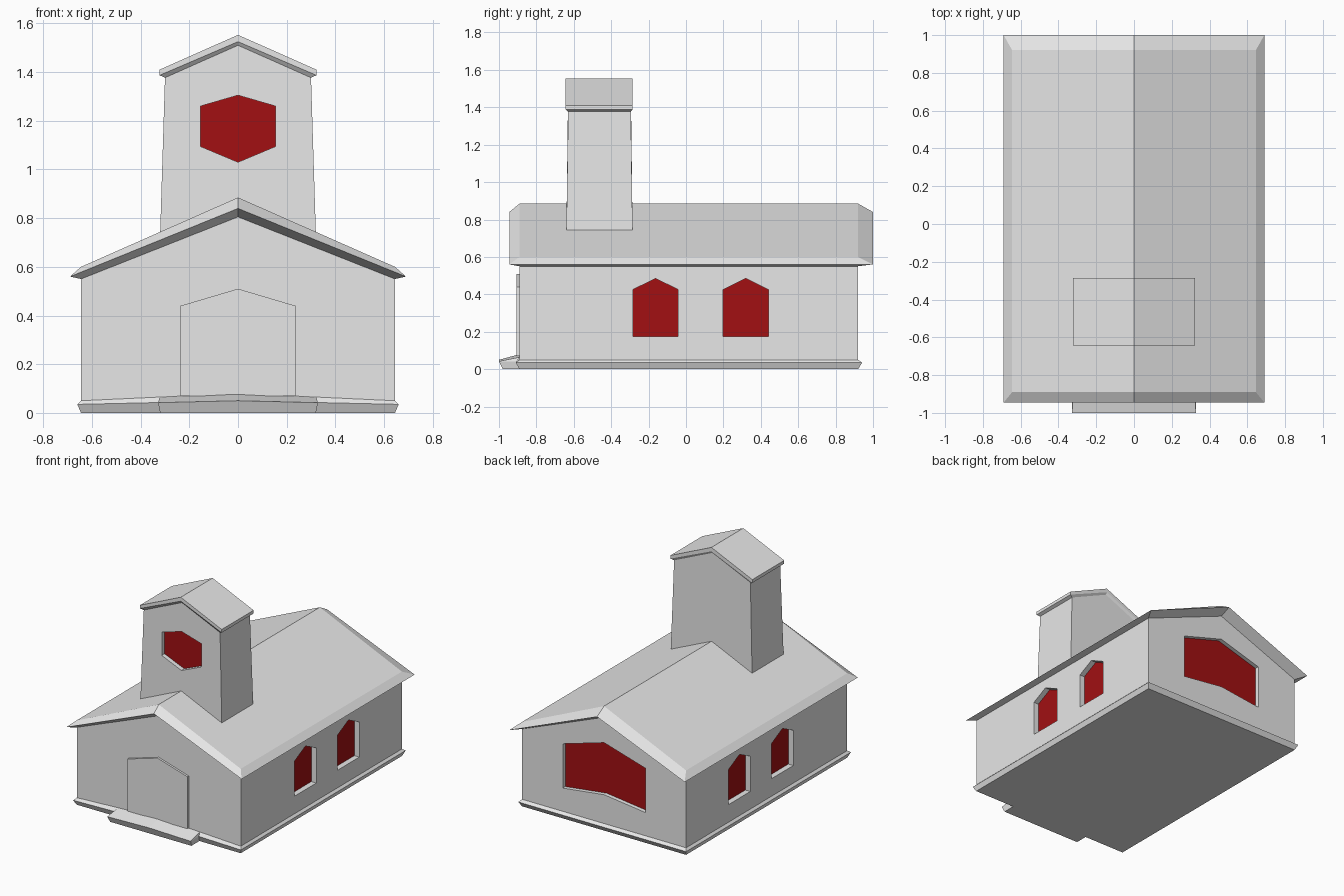
import bpy
import bmesh

cube = bpy.data.objects.get("Cube")
if cube:
    bpy.data.objects.remove(cube, do_unlink=True)


def make_material(name, rgb):
    mat = bpy.data.materials.new(name)
    mat.use_nodes = True
    color = (*rgb, 1.0)
    mat.diffuse_color = color
    node = next(n for n in mat.node_tree.nodes if n.type == "BSDF_PRINCIPLED")
    node.inputs["Base Color"].default_value = color
    return mat


GREY = make_material("light_grey", (0.8, 0.8, 0.8))
RED = make_material("dark_red", (0.36, 0.005, 0.006))


def finish(name, bm, mat):
    bmesh.ops.recalc_face_normals(bm, faces=bm.faces[:])
    mesh = bpy.data.meshes.new(name)
    bm.to_mesh(mesh)
    bm.free()
    mesh.materials.append(mat)
    obj = bpy.data.objects.new(name, mesh)
    bpy.context.scene.collection.objects.link(obj)
    return obj


def gable_loft(name, rings, mat=GREY):
    """Loft rings of (half width, front y, back y, eave z, front ridge z, back ridge z)."""
    bm = bmesh.new()
    loops = []
    for w, yf, yb, eave, ridge_f, ridge_b in rings:
        pts = [(-w, yf, eave), (0, yf, ridge_f), (w, yf, eave),
               (w, yb, eave), (0, yb, ridge_b), (-w, yb, eave)]
        loops.append([bm.verts.new(p) for p in pts])
    for low, high in zip(loops, loops[1:]):
        for i in range(6):
            j = (i + 1) % 6
            bm.faces.new((low[i], low[j], high[j], high[i]))
    for loop in (loops[0], loops[-1]):
        bm.faces.new([loop[i] for i in (0, 1, 4, 5)])
        bm.faces.new([loop[i] for i in (1, 2, 3, 4)])
    return finish(name, bm, mat)


def prism(name, outline, axis, start, end, mat=GREY):
    """Extrude an upright outline along x or y between two positions."""
    bm = bmesh.new()
    ends = []
    for d in (start, end):
        ends.append([bm.verts.new((d, u, z) if axis == "x" else (u, d, z))
                     for u, z in outline])
        bm.faces.new(ends[-1])
    for i in range(len(outline)):
        j = (i + 1) % len(outline)
        bm.faces.new((ends[0][i], ends[0][j], ends[1][j], ends[1][i]))
    return finish(name, bm, mat)


def peaked(center, half, bottom, shoulder, peak, bottom_mid=None):
    pts = [(center - half, bottom), (center - half, shoulder), (center, peak),
           (center + half, shoulder), (center + half, bottom)]
    if bottom_mid is not None:
        pts.append((center, bottom_mid))
    return pts


def recessed_window(wall, name, outline, axis, surface, sign, depth=0.03):
    """Cut a recess into the wall and set a coloured pane on its floor."""
    floor = surface - sign * depth
    cutter = prism("cutter", outline, axis, floor, surface + sign * 0.1)
    cutter.hide_render = True
    mod = wall.modifiers.new("recess", "BOOLEAN")
    mod.operation = "DIFFERENCE"
    mod.solver = "EXACT"
    mod.object = cutter
    graph = bpy.context.evaluated_depsgraph_get()
    cut_mesh = bpy.data.meshes.new_from_object(wall.evaluated_get(graph))
    wall.modifiers.remove(mod)
    wall.data = cut_mesh
    bpy.data.objects.remove(cutter, do_unlink=True)
    prism(name, outline, axis, floor - sign * 0.005, floor + sign * 0.001, RED)


# Main hall
W, FRONT, BACK = 0.645, -0.89, 0.92
hall = gable_loft("hall_walls", [
    (W, FRONT, BACK, 0.03, 0.03, 0.03),
    (W, FRONT, BACK, 0.55, 0.805, 0.805),
])

# Side windows, two on each side
for sign, side in ((1, "left"), (-1, "right")):
    for y, place in ((-0.163, "front"), (0.32, "back")):
        recessed_window(hall, f"{side}_{place}_window",
                        peaked(y, 0.121, 0.175, 0.425, 0.485), "x", sign * W, sign, 0.04)

# Wide window in the back gable
recessed_window(hall, "back_window",
                peaked(0, 0.325, 0.215, 0.53, 0.625, 0.255), "y", BACK, 1)

# Main roof with bevelled rim
gable_loft("main_roof", [
    (W, FRONT, BACK, 0.55, 0.805, 0.805),
    (0.69, -0.945, 1.0, 0.56, 0.84, 0.84),
    (W, FRONT, BACK, 0.60, 0.885, 0.885),
])

# Base trim and entrance step
gable_loft("base_trim", [
    (W, FRONT, BACK, 0.0, 0.0, 0.0),
    (0.66, -0.91, 0.942, 0.035, 0.05, 0.035),
    (W, FRONT, BACK, 0.05, 0.08, 0.05),
])
gable_loft("entrance_step", [
    (0.32, -0.98, -0.87, 0.0, 0.0, 0.0),
    (0.328, -1.0, -0.87, 0.042, 0.05, 0.05),
    (0.322, FRONT, -0.87, 0.064, 0.08, 0.08),
])

# Door slab
prism("front_door", peaked(0, 0.236, 0.07, 0.44, 0.51), "y", -0.905, -0.88)

# Tapered tower
tower = gable_loft("tower_walls", [
    (0.321, -0.64, -0.285, 0.70, 0.70, 0.70),
    (0.30, -0.63, -0.295, 1.377, 1.51, 1.51),
])
recessed_window(tower, "tower_window",
                peaked(0, 0.155, 1.095, 1.26, 1.305, 1.03), "y", -0.633, -1)

# Tower roof
gable_loft("tower_roof", [
    (0.30, -0.63, -0.295, 1.377, 1.51, 1.51),
    (0.322, -0.643, -0.285, 1.387, 1.525, 1.525),
    (0.322, -0.643, -0.285, 1.41, 1.553, 1.553),
])
